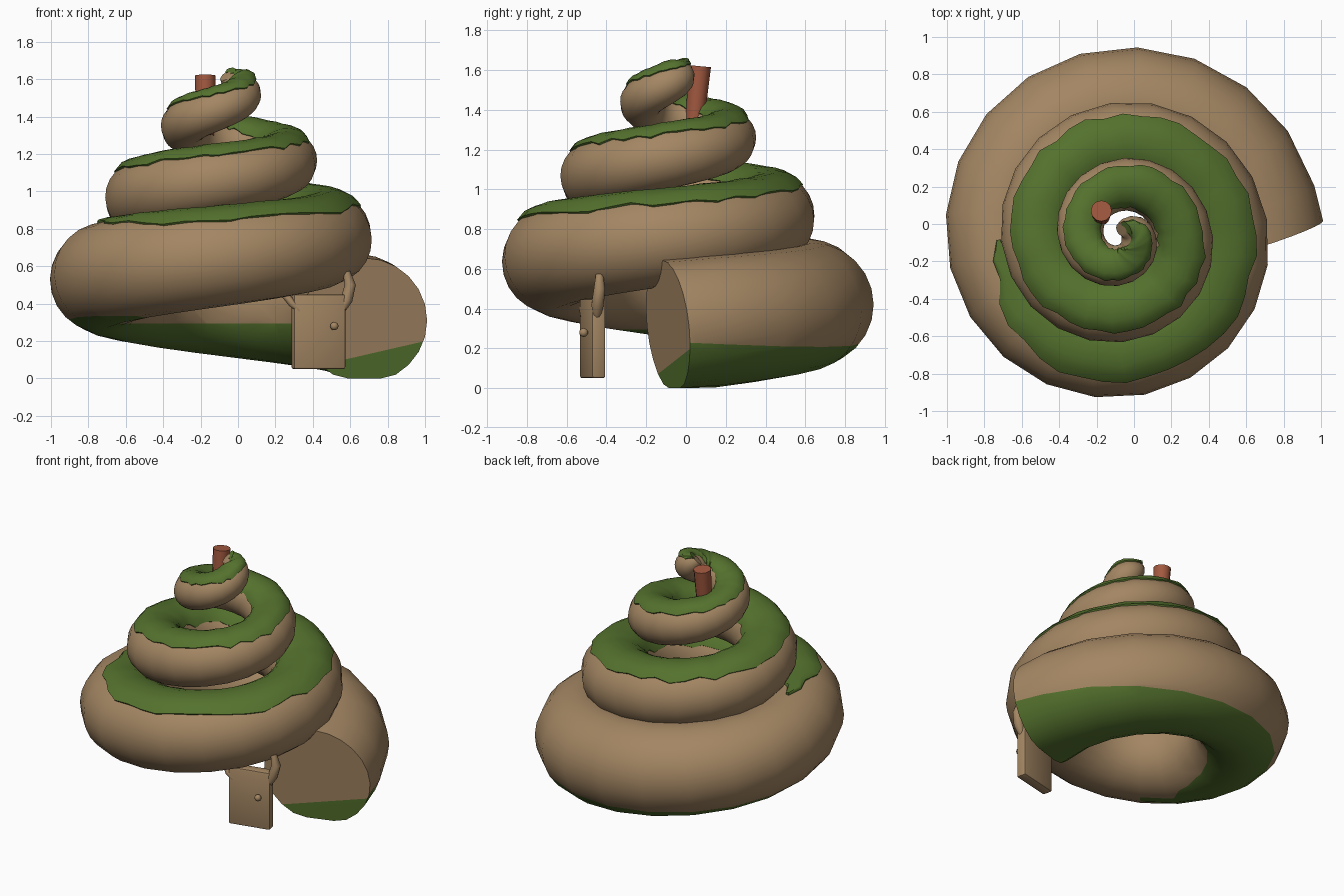
import bpy, bmesh, math, random
from mathutils import Vector, Matrix

random.seed(4)
old = bpy.data.objects.get("Cube")
if old:
    bpy.data.objects.remove(old, do_unlink=True)


def material(name, rgb):
    m = bpy.data.materials.new(name)
    m.use_nodes = True
    m.diffuse_color = (*rgb, 1)
    m.node_tree.nodes["Principled BSDF"].inputs["Base Color"].default_value = (*rgb, 1)
    return m


BROWN = material("shell brown", (0.37, 0.24, 0.125))
GREEN = material("moss green", (0.09, 0.168, 0.027))
CLAY = material("clay red", (0.36, 0.1, 0.05))

AXIS = Vector((-0.07, -0.065, 0))   # centre of the coil
START, END = -0.04, 12.85           # coil extent in quarter turns


def centre(q):
    a = q * math.pi / 2
    reach = 0.745 - 0.045 * q - 0.0008 * q * q
    height = 0.315 + 0.115 * q - 0.00105 * q * q
    return AXIS + Vector((reach * math.cos(a), reach * math.sin(a), height))


def thickness(q):
    r = 0.335 - 0.0262 * q + 0.0005 * q * q
    return r * (1 - 0.5 * max(0, q - 12.2) / 0.65)


def section_point(q, degrees, offset=0):
    """Point on the coiled tube; 0 degrees faces outward, 90 upward."""
    tangent = (centre(q + 0.01) - centre(q - 0.01)).normalized()
    side = tangent.cross(Vector((0, 0, 1))).normalized()
    up = side.cross(tangent)
    a = math.radians(degrees)
    p = centre(q) + (side * math.cos(a) + up * math.sin(a)) * (thickness(q) + offset)
    p.z = max(p.z, 0)
    return p


def finish(name, bm, mats, angle=40):
    bmesh.ops.recalc_face_normals(bm, faces=bm.faces[:])
    mesh = bpy.data.meshes.new(name)
    bm.to_mesh(mesh)
    bm.free()
    ob = bpy.data.objects.new(name, mesh)
    bpy.context.collection.objects.link(ob)
    for m in mats:
        mesh.materials.append(m)
    bpy.ops.object.select_all(action="DESELECT")
    ob.select_set(True)
    bpy.context.view_layer.objects.active = ob
    bpy.ops.object.shade_smooth_by_angle(angle=math.radians(angle))
    return ob


def loft(rings):
    """Skin closed rings; returns the mesh and its first end cap."""
    bm = bmesh.new()
    loops = [[bm.verts.new(p) for p in ring] for ring in rings]
    for a, b in zip(loops, loops[1:]):
        for i in range(len(a)):
            j = (i + 1) % len(a)
            bm.faces.new((a[i], a[j], b[j], b[i]))
    bm.faces.new(loops[-1])
    return bm, bm.faces.new(loops[0])


def split(bm, faces, height, slope):
    """Cut faces along a sloping plane and make the part below it green."""
    co = Vector((0, 0, height))
    normal = Vector((*slope, 1)).normalized()
    geom = set(faces)
    for f in faces:
        geom.update(f.edges)
        geom.update(f.verts)
    cut = bmesh.ops.bisect_plane(bm, geom=list(geom), plane_co=co, plane_no=normal)
    for f in cut["geom"]:
        if isinstance(f, bmesh.types.BMFace):
            if (f.calc_center_median() - co).dot(normal) < 0:
                f.material_index = 1


# Coiled shell, its mouth cut at a slant
STEPS, SIDES = 66, 24
qs = [START + (END - START) * i / STEPS for i in range(STEPS + 1)]
rings = [[section_point(q, 360 * k / SIDES) for k in range(SIDES)] for q in qs]
for p in rings[0]:
    p.y += 0.03 + 0.34 * (p.x - 0.7)
bm, mouth = loft(rings)

# Green underside of the first whorl: inner wall, outer wall and mouth
inner, outer = [], []
for f in bm.faces:
    if f is not mouth:
        reach = (f.calc_center_median() - AXIS).xy.length
        (inner if reach < 0.65 else outer).append(f)
split(bm, inner, 0.295, (0, 0))
split(bm, outer, 0.275, (0.045, 0.06))
split(bm, [mouth], -0.03, (-0.23, 0))
finish("coiled_shell", bm, [BROWN, GREEN])

# Moss lying along the top of the coil, with a ragged edge
MOSS_START, MOSS_STEPS, ARC = 2.05, 110, 9
rings = []
for i in range(MOSS_STEPS + 1):
    q = MOSS_START + (END + 0.02 - MOSS_START) * i / MOSS_STEPS
    grow = min(1, (q - MOSS_START) / 0.65)
    low = 90 - 43 * grow + random.uniform(-5, 5)
    high = 96 + 52 * grow + random.uniform(-6, 6)
    arc = [low + (high - low) * k / (ARC - 1) for k in range(ARC)]
    lift = 0.017 + random.uniform(-0.003, 0.003)
    lifts = [0.007] + [lift] * (ARC - 2) + [0.007]
    rings.append([section_point(q, d, h) for d, h in zip(arc, lifts)]
                 + [section_point(q, d, -0.012) for d in reversed(arc)])
finish("moss_strip", loft(rings)[0], [GREEN])


# Tubes along short paths
def tube(name, points, radii, mat, sides=12):
    rings = []
    pts = [Vector(p) for p in points]
    for i, p in enumerate(pts):
        t = (pts[min(i + 1, len(pts) - 1)] - pts[max(i - 1, 0)]).normalized()
        u = t.cross(Vector((0, 1, 0.01))).normalized()
        v = t.cross(u)
        rings.append([p + (u * math.cos(a) + v * math.sin(a)) * radii[i]
                      for a in (2 * math.pi * k / sides for k in range(sides))])
    return finish(name, loft(rings)[0], [mat])


# Chimney, leaning slightly back
tube("chimney", [(-0.175, 0.04, 1.3), (-0.175, 0.07, 1.62)], [0.046, 0.056], CLAY)

# Door panel hanging under the front of the shell, turned slightly outward
bm = bmesh.new()
bmesh.ops.create_cube(bm, size=1)
bmesh.ops.scale(bm, verts=bm.verts[:], vec=(0.285, 0.07, 0.4))
bmesh.ops.bevel(bm, geom=bm.edges[:], offset=0.012, segments=2, affect="EDGES", profile=0.5)
bmesh.ops.rotate(bm, verts=bm.verts[:], matrix=Matrix.Rotation(math.radians(13), 3, "Z"))
bmesh.ops.translate(bm, verts=bm.verts[:], vec=(0.43, -0.47, 0.25))
finish("door", bm, [BROWN])

# Root-like straps holding the door's upper corners
tube("left_strap", [(0.55, -0.45, 0.36), (0.58, -0.445, 0.42), (0.6, -0.435, 0.5), (0.58, -0.435, 0.57)],
     [0.02, 0.032, 0.03, 0.02], BROWN, 10)
tube("right_strap", [(0.33, -0.52, 0.36), (0.29, -0.52, 0.4), (0.25, -0.5, 0.45)],
     [0.01, 0.02, 0.02], BROWN, 10)

# Door knob
bm = bmesh.new()
bmesh.ops.create_uvsphere(bm, u_segments=12, v_segments=8, radius=0.022)
bmesh.ops.translate(bm, verts=bm.verts[:], vec=(0.515, -0.515, 0.28))
finish("door_knob", bm, [BROWN])
